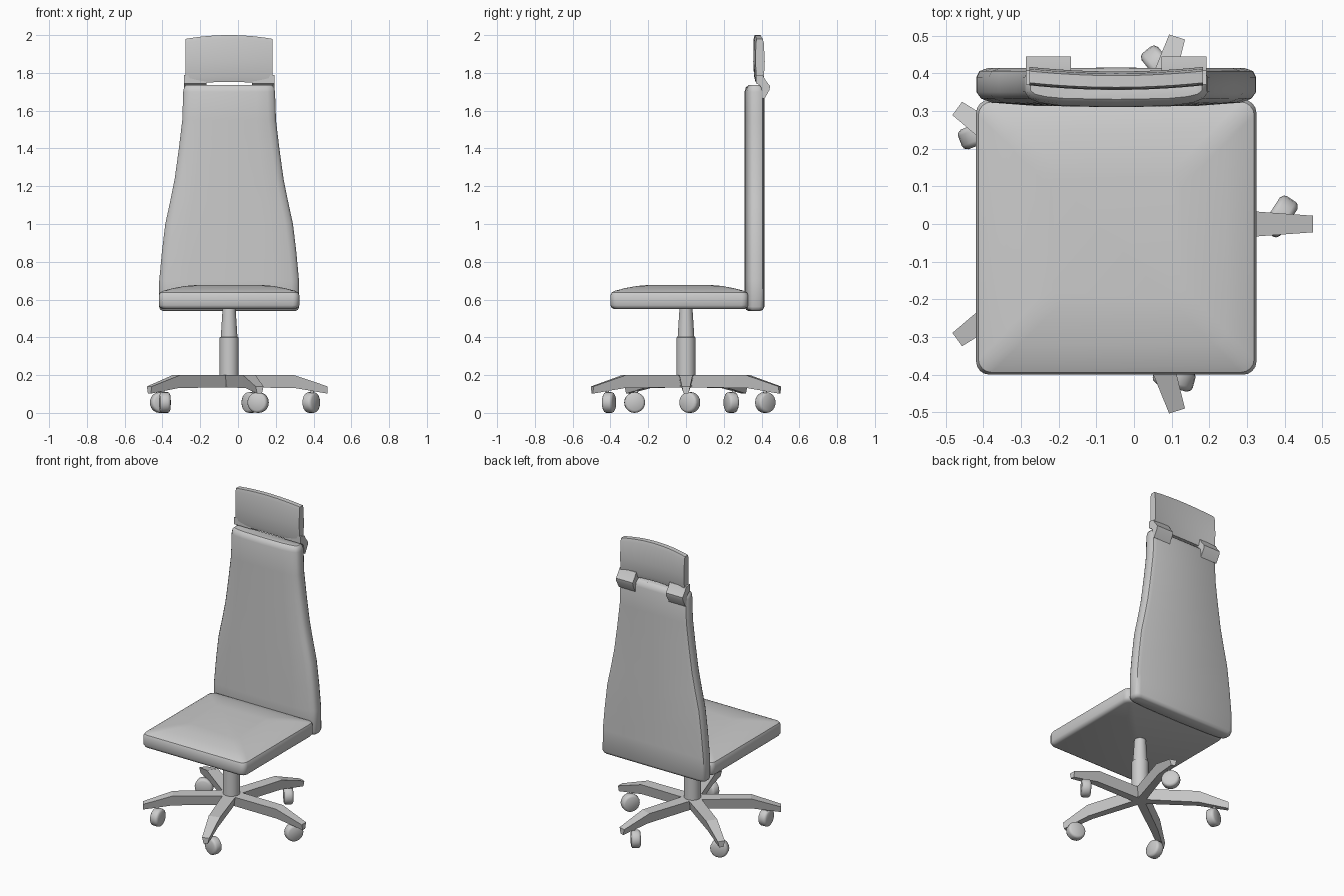
import bpy, bmesh, math
from mathutils import Matrix, Vector

if "Cube" in bpy.data.objects:
    bpy.data.objects.remove(bpy.data.objects["Cube"])

CX = -0.047  # chair axis in x

gray = bpy.data.materials.new("plain gray")
gray.diffuse_color = (0.6, 0.6, 0.6, 1)
gray.use_nodes = True
gray.node_tree.nodes["Principled BSDF"].inputs["Base Color"].default_value = gray.diffuse_color


def loft(name, rings, matrix=None, sharp=40):
    """Skin a list of equal-length rings, cap both ends."""
    bm = bmesh.new()
    vs = [[bm.verts.new(p) for p in r] for r in rings]
    n = len(vs[0])
    for a, b in zip(vs, vs[1:]):
        for i in range(n):
            j = (i + 1) % n
            bm.faces.new((a[i], a[j], b[j], b[i]))
    bm.faces.new(vs[0][::-1])
    bm.faces.new(vs[-1])
    bmesh.ops.recalc_face_normals(bm, faces=bm.faces[:])
    for f in bm.faces:
        f.smooth = True
    for e in bm.edges:
        e.smooth = e.calc_face_angle(0) < math.radians(sharp)
    if matrix:
        bm.transform(matrix)
    me = bpy.data.meshes.new(name)
    bm.to_mesh(me)
    bm.free()
    me.materials.append(gray)
    ob = bpy.data.objects.new(name, me)
    bpy.context.collection.objects.link(ob)
    return ob


def rounded_rect(hx, hy, r, z, cx, cy, steps=4):
    pts = []
    for q, (sx, sy) in enumerate([(1, 1), (-1, 1), (-1, -1), (1, -1)]):
        for k in range(steps + 1):
            a = math.pi / 2 * (q + k / steps)
            pts.append((cx + sx * (hx - r) + r * math.cos(a),
                        cy + sy * (hy - r) + r * math.sin(a), z))
    return pts


def circle(r, z, n=20):
    return [(r * math.cos(2 * math.pi * i / n), r * math.sin(2 * math.pi * i / n), z)
            for i in range(n)]


# Seat cushion with crowned top
seat = [(0.55, 0.02), (0.556, 0.007), (0.57, 0), (0.622, 0), (0.637, 0.006),
        (0.647, 0.025), (0.661, 0.08), (0.672, 0.14), (0.677, 0.2)]
loft("seat", [rounded_rect(0.372 - i, 0.365 - i, 0.035, z, CX, -0.035) for z, i in seat])

# Backrest: tapered loft going up, crowned front, flat rear
back = [(0.54, 0.352, 0.6), (0.546, 0.364, 0.85), (0.562, 0.371, 1), (0.70, 0.370, 1),
        (0.85, 0.356, 1), (1.0, 0.338, 1), (1.12, 0.312, 1), (1.24, 0.288, 1),
        (1.40, 0.266, 1), (1.55, 0.248, 1), (1.70, 0.243, 1), (1.722, 0.239, 0.88),
        (1.735, 0.228, 0.6)]
rings = []
for z, w, s in back:
    half = [(0, 0.31), (0.6 * w, 0.314), (w - 0.04, 0.322), (w - 0.012, 0.333), (w, 0.35),
            (w, 0.39), (w - 0.008, 0.406), (w - 0.03, 0.414), (0, 0.415)]
    sec = half + [(-x, y) for x, y in half[-2:0:-1]]
    rings.append([(CX + x, 0.3625 + (y - 0.3625) * s, z) for x, y in sec])
loft("backrest", rings)

# Headrest: gently curved pad lofted across x
rings = []
N = 12
for i in range(N + 1):
    t = -1 + 2 * i / N
    top = 2.0 - 0.02 * t * t
    dy = 0.012 * t * t - 0.004
    bot = 1.752 - 0.012 * t * t
    sec = [(0.372, bot), (0.364, bot + 0.03), (0.36, 1.86), (0.362, top - 0.02), (0.367, top),
           (0.398, top), (0.404, top - 0.02), (0.409, 1.86), (0.404, bot + 0.03), (0.395, bot)]
    rings.append([(CX + 0.23 * t, y + dy, z) for y, z in sec])
loft("headrest", rings)

# Two brackets joining headrest and backrest
bracket = [(0.37, 1.79), (0.408, 1.785), (0.422, 1.76), (0.445, 1.73), (0.442, 1.71),
           (0.415, 1.662), (0.405, 1.668), (0.40, 1.72), (0.39, 1.735), (0.37, 1.745)]
for side, word in ((-1, "left"), (1, "right")):
    loft(word + "_headrest_bracket",
         [[(CX + side * x, y, z) for y, z in bracket] for x in (0.12, 0.24)])

# Gas lift column
col = [(0.05, 0.14), (0.05, 0.40), (0.044, 0.402), (0.034, 0.56)]
loft("column", [circle(r, z, 24) for r, z in col], Matrix.Translation((CX, 0, 0)))

# Five-arm base with casters, repeated around the column
arm = [(0.0, 0.20, 0.135, 0.040, 0.026), (0.345, 0.20, 0.132, 0.035, 0.022),
       (0.522, 0.14, 0.102, 0.022, 0.013)]  # radius, top, bottom, half widths
wheel = [(0.042, -0.028), (0.052, -0.022), (0.055, -0.014),
         (0.055, 0.014), (0.052, 0.022), (0.042, 0.028)]
for k in range(5):
    turn = Matrix.Translation((CX, 0, 0)) @ Matrix.Rotation(math.radians(72 * k), 4, 'Z')
    loft("base_arm_%d" % (k + 1),
         [[(r, -wt, t), (r, wt, t), (r, wb, b), (r, -wb, b)] for r, t, b, wt, wb in arm],
         turn, 15)
    axle = (turn @ Matrix.Translation((0.435, 0.02, 0.055))
            @ Matrix.Rotation(math.radians(-33), 4, 'Z') @ Matrix.Rotation(math.pi / 2, 4, 'Y'))
    loft("caster_%d" % (k + 1), [circle(r, z) for r, z in wheel], axle)
    loft("caster_stem_%d" % (k + 1), [circle(0.01, z, 10) for z in (0.08, 0.135)],
         turn @ Matrix.Translation((0.44, 0.006, 0)))
